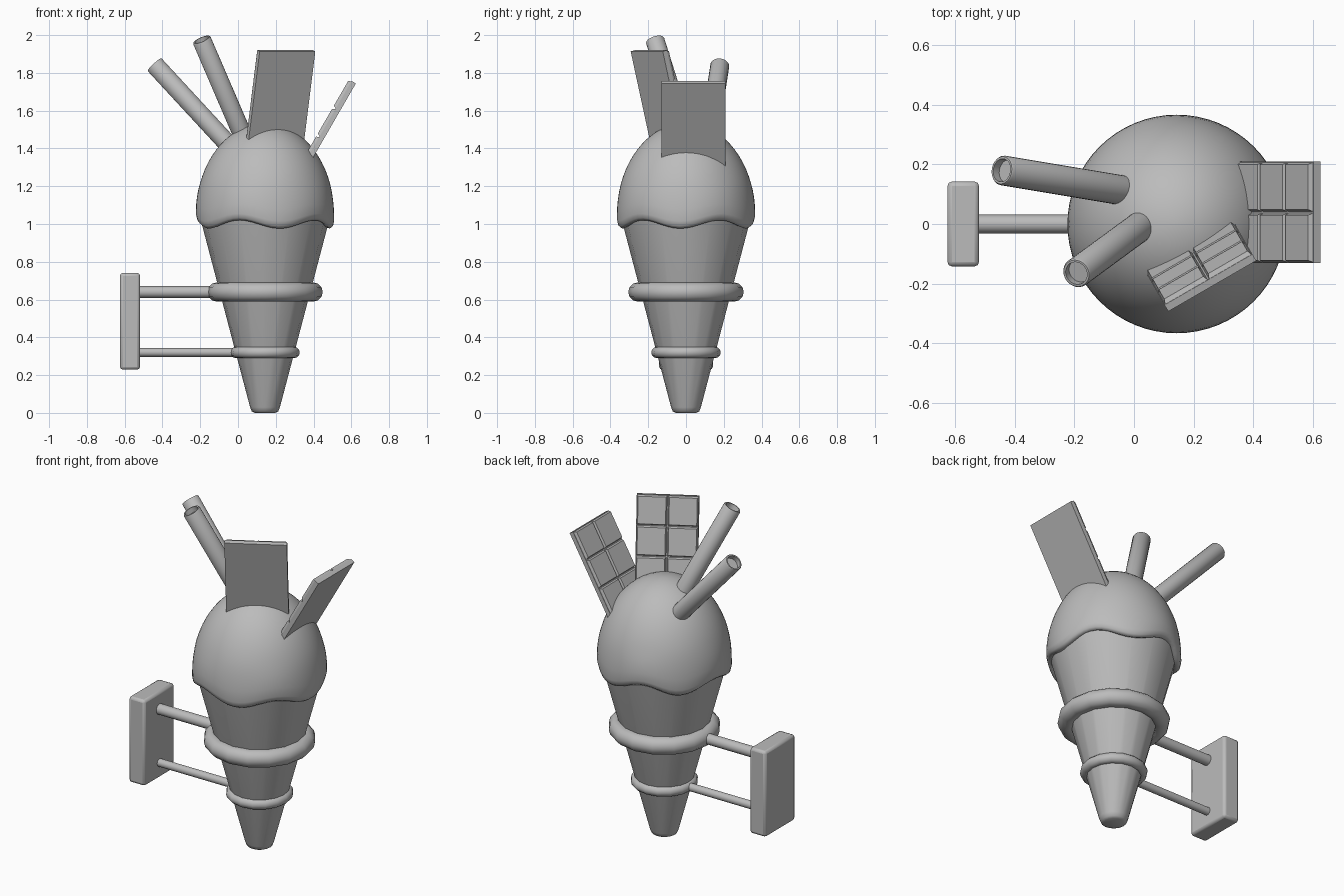
import bpy, bmesh
from math import sin, cos, pi, radians, sqrt, exp
from mathutils import Vector, Matrix

if "Cube" in bpy.data.objects:
    bpy.data.objects.remove(bpy.data.objects["Cube"], do_unlink=True)

AXIS_X = 0.143

grey = bpy.data.materials.new("plain grey")
grey.use_nodes = True
grey.diffuse_color = (0.5, 0.5, 0.5, 1)
grey.node_tree.nodes["Principled BSDF"].inputs["Base Color"].default_value = (0.5, 0.5, 0.5, 1)


def finish(obj, name, angle=35):
    obj.name = name
    obj.data.materials.clear()
    obj.data.materials.append(grey)
    bpy.ops.object.select_all(action='DESELECT')
    obj.select_set(True)
    bpy.context.view_layer.objects.active = obj
    bpy.ops.object.shade_smooth_by_angle(angle=radians(angle))
    return obj


def from_bmesh(bm, name, angle=35):
    bmesh.ops.recalc_face_normals(bm, faces=bm.faces)
    mesh = bpy.data.meshes.new(name)
    bm.to_mesh(mesh)
    bm.free()
    obj = bpy.data.objects.new(name, mesh)
    bpy.context.collection.objects.link(obj)
    return finish(obj, name, angle)


def lathe(name, profile, sides, wave=None, matrix=None, angle=35):
    """Turn (radius, height, wave weight) points about z, capping both ends."""
    bm = bmesh.new()
    rings = []
    for r, z, weight in profile:
        ring = []
        for i in range(sides):
            a = 2 * pi * i / sides
            dz = wave(a) * weight if wave else 0
            ring.append(bm.verts.new((r * cos(a), r * sin(a), z + dz)))
        rings.append(ring)
    for low, high in zip(rings, rings[1:]):
        for i in range(sides):
            j = (i + 1) % sides
            bm.faces.new((low[i], low[j], high[j], high[i]))
    bm.faces.new(rings[0][::-1])
    bm.faces.new(rings[-1])
    bm.transform(matrix or Matrix.Translation((AXIS_X, 0, 0)))
    return from_bmesh(bm, name, angle)


def along(start, end):
    """Matrix taking the z axis onto the line from start to end."""
    d = Vector(end) - Vector(start)
    return Matrix.Translation(start) @ d.to_track_quat('Z', 'Y').to_matrix().to_4x4(), d.length


# Cone with a rounded tip
lathe("cone", [(0.055, 0, 0), (0.07, 0.008, 0), (0.079, 0.03, 0), (0.348, 1.05, 0)], 16, angle=50)


# Scoop: half ellipsoid with a wavy rolled rim
def drip(a):
    return 0.022 * cos(5 * (a - radians(31))) + 0.015 * exp(-((a - radians(110)) / 0.35) ** 2)


scoop = [(0.29, 1.04, 1), (0.325, 1.005, 1), (0.345, 0.998, 1), (0.36, 1.01, 1), (0.366, 1.035, 0.9)]
for k in range(1, 18):
    t = radians(5 * k)
    scoop.append((0.366 * cos(t), 1.05 + 0.485 * sin(t), max(0, 0.8 - 0.2 * k)))
scoop.append((0.008, 1.535, 0))
lathe("scoop", scoop, 64, wave=drip, angle=60)

# Rings round the cone, each with a rod to the wall plate
for name, z, major, minor, rod in (("upper", 0.64, 0.255, 0.051, 0.031),
                                   ("lower", 0.32, 0.154, 0.03, 0.023)):
    bpy.ops.mesh.primitive_torus_add(location=(AXIS_X, 0, z), major_radius=major, minor_radius=minor,
                                     major_segments=16, minor_segments=12)
    finish(bpy.context.object, name + "_ring", 50)
    m, length = along((-0.54, 0, z), (AXIS_X - major, 0, z))
    lathe(name + "_rod", [(rod, 0, 0), (rod, length, 0)], 16, matrix=m)

# Wall plate
bpy.ops.mesh.primitive_cube_add(size=1, location=(-0.572, 0, 0.485))
plate = bpy.context.object
plate.scale = (0.106, 0.284, 0.512)
bpy.ops.object.transform_apply(location=False, rotation=False, scale=True)
bevel = plate.modifiers.new("soft edges", 'BEVEL')
bevel.width = 0.015
bevel.segments = 2
finish(plate, "wall_plate")

# Wafer straws with a recessed end
for name, base, tip in (("back_straw", (-0.01, 0.108, 1.376), (-0.443, 0.18, 1.845)),
                        ("front_straw", (0.025, -0.005, 1.47), (-0.193, -0.165, 1.976))):
    m, length = along(base, tip)
    lathe(name, [(0.05, 0, 0), (0.05, length - 0.006, 0), (0.046, length, 0), (0.039, length, 0),
                 (0.039, length - 0.03, 0)], 24, matrix=m)


# Chocolate bars: a slab whose inner side is split into raised squares
def chocolate(name, top, azimuth, tilt, columns=2, rows=4, tile=0.17, slab=0.026, relief=0.016):
    out = Vector((cos(azimuth), sin(azimuth), 0))
    up = out * sin(tilt) + Vector((0, 0, cos(tilt)))
    inward = -out * cos(tilt) + Vector((0, 0, sin(tilt)))
    side = up.cross(inward)
    bm = bmesh.new()
    grid = [[bm.verts.new(Vector(top) + side * tile * (c - columns / 2) - up * tile * r)
             for c in range(columns + 1)] for r in range(rows + 1)]
    faces = [bm.faces.new((grid[r][c], grid[r + 1][c], grid[r + 1][c + 1], grid[r][c + 1]))
             for r in range(rows) for c in range(columns)]
    extruded = bmesh.ops.extrude_face_region(bm, geom=faces, use_keep_orig=True)["geom"]
    bmesh.ops.translate(bm, vec=inward * slab, verts=[g for g in extruded if isinstance(g, bmesh.types.BMVert)])
    bmesh.ops.recalc_face_normals(bm, faces=bm.faces)
    bm.normal_update()
    inner = [f for f in bm.faces if f.normal.dot(inward) > 0.9]
    bmesh.ops.inset_individual(bm, faces=inner, thickness=0.004, depth=0)
    bmesh.ops.inset_individual(bm, faces=inner, thickness=0.009, depth=relief)
    from_bmesh(bm, name, 20)


chocolate("side_chocolate", (0.624, 0.039, 1.744), 0, radians(30))
chocolate("front_chocolate", (0.262, -0.208, 1.914), radians(-60), radians(14))
